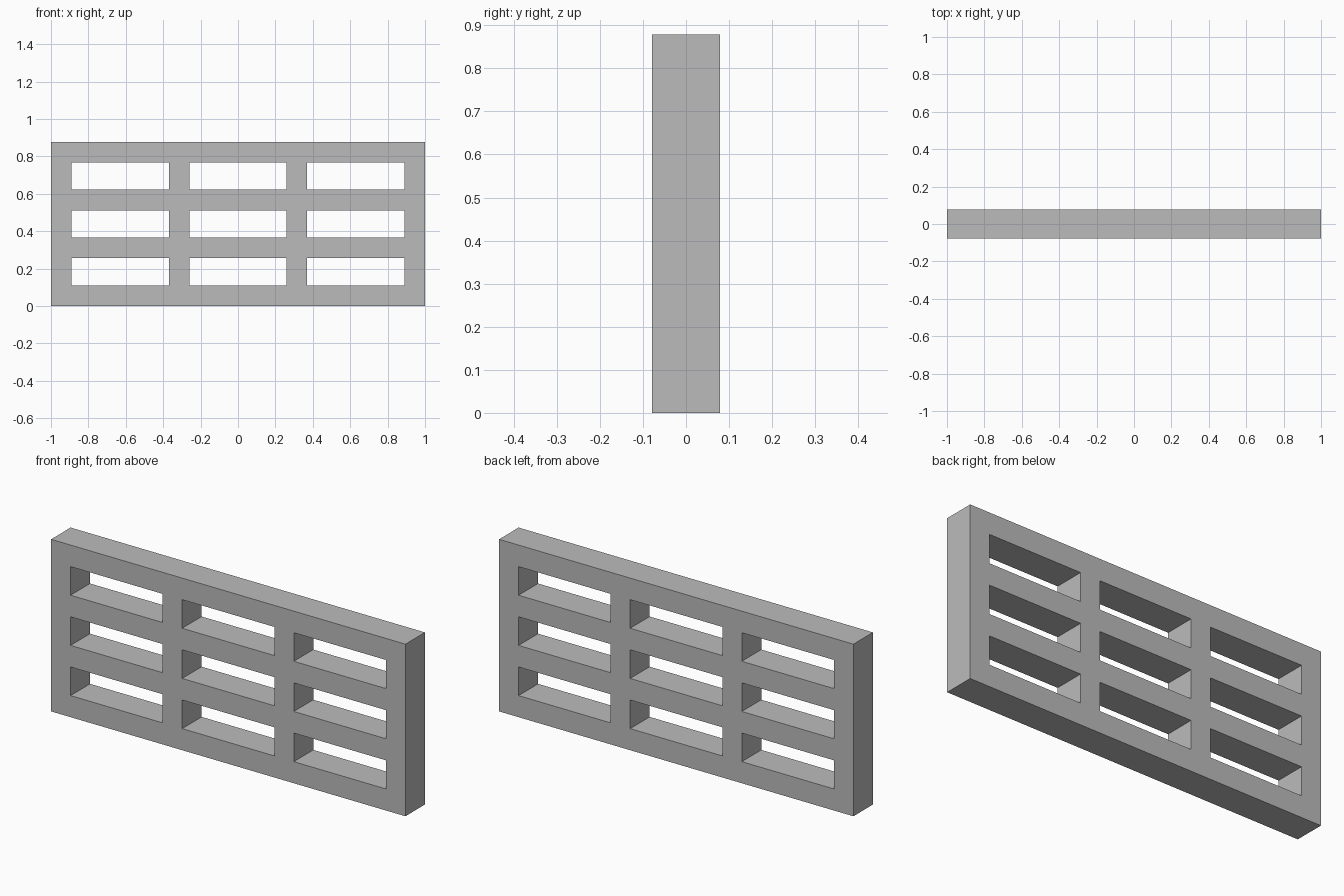
import bpy, bmesh
from mathutils import Vector

if "Cube" in bpy.data.objects:
    bpy.data.objects.remove(bpy.data.objects["Cube"])

BAR = 0.11                     # width of frame and dividers
HOLE_W, HOLE_H = 0.52, 0.146   # window opening
DEPTH = 0.157
COLS = ROWS = 3


def grid_lines(start, hole, count):
    """Alternating bar / opening edges along one axis."""
    lines = [start, start + BAR]
    for _ in range(count):
        lines += [lines[-1] + hole, lines[-1] + hole + BAR]
    return lines


xs = grid_lines(-1.0, HOLE_W, COLS)
zs = grid_lines(0.0, HOLE_H, ROWS)

# Front face of the lattice: every cell except the openings
bm = bmesh.new()
verts = [[bm.verts.new((x, -DEPTH / 2, z)) for z in zs] for x in xs]
for i in range(len(xs) - 1):
    for j in range(len(zs) - 1):
        if i % 2 and j % 2:
            continue
        bm.faces.new((verts[i][j], verts[i + 1][j],
                      verts[i + 1][j + 1], verts[i][j + 1]))

# Give it thickness, keeping the front face
ext = bmesh.ops.extrude_face_region(bm, geom=bm.faces[:], use_keep_orig=True)
new_verts = [g for g in ext["geom"] if isinstance(g, bmesh.types.BMVert)]
bmesh.ops.translate(bm, verts=new_verts, vec=Vector((0, DEPTH, 0)))
bmesh.ops.recalc_face_normals(bm, faces=bm.faces[:])

mesh = bpy.data.meshes.new("lattice_panel")
bm.to_mesh(mesh)
bm.free()

grey = bpy.data.materials.new("plain grey")
grey.diffuse_color = (0.5, 0.5, 0.5, 1)
grey.use_nodes = True
grey.node_tree.nodes["Principled BSDF"].inputs["Base Color"].default_value = grey.diffuse_color
mesh.materials.append(grey)

panel = bpy.data.objects.new("lattice_panel", mesh)
bpy.context.collection.objects.link(panel)
